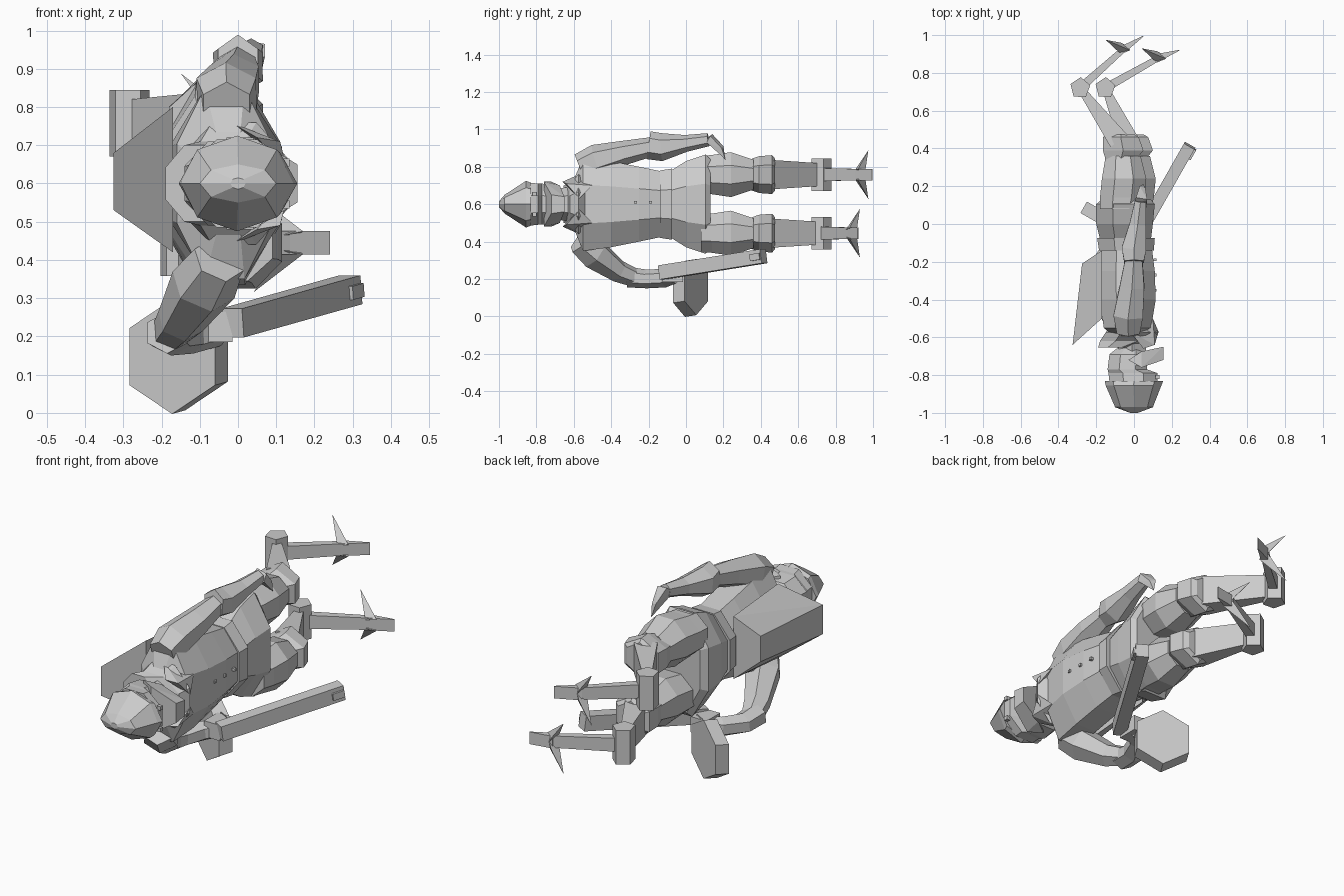
import bpy, bmesh
from math import cos, sin, tau
from mathutils import Vector as V

if "Cube" in bpy.data.objects:
    bpy.data.objects.remove(bpy.data.objects["Cube"])


def finish(name, bm):
    bmesh.ops.recalc_face_normals(bm, faces=bm.faces)
    me = bpy.data.meshes.new(name)
    bm.to_mesh(me)
    bm.free()
    ob = bpy.data.objects.new(name, me)
    bpy.context.collection.objects.link(ob)
    return ob


def skin(name, rings):
    """Join equal-sized rings of points into a capped solid."""
    bm = bmesh.new()
    rs = [[bm.verts.new(p) for p in r] for r in rings]
    n = len(rs[0])
    for a, b in zip(rs, rs[1:]):
        for i in range(n):
            bm.faces.new((a[i], a[(i + 1) % n], b[(i + 1) % n], b[i]))
    bm.faces.new(rs[0])
    bm.faces.new(rs[-1])
    return finish(name, bm)


def loft(name, secs, n=8, turn=0.5):
    """Sections across the y axis: y, x min, x max, z centre, half z."""
    rings = []
    k = 1 / cos(tau / n / 2) if turn else 1
    for y, x0, x1, zc, hz in secs:
        rings.append([((x0 + x1) / 2 + k * (x1 - x0) / 2 * cos(tau * (i + turn) / n), y,
                       zc + k * hz * sin(tau * (i + turn) / n)) for i in range(n)])
    return skin(name, rings)


def tube(name, pts, n=6):
    """Limb through points: x, y, z, radius in plane, radius across."""
    P = [V(p[:3]) for p in pts]
    rings = []
    for i, p in enumerate(P):
        d = (P[min(i + 1, len(P) - 1)] - P[max(i - 1, 0)]).normalized()
        u = V((0, 0, 1)).cross(d).normalized()
        w = d.cross(u)
        a, b = pts[i][3:]
        rings.append([p + u * a * cos(tau * (j + .5) / n) + w * b * sin(tau * (j + .5) / n)
                      for j in range(n)])
    return skin(name, rings)


def hull(name, pts):
    bm = bmesh.new()
    for p in pts:
        bm.verts.new(p)
    bmesh.ops.convex_hull(bm, input=bm.verts)
    return finish(name, bm)


def box_points(c, s):
    return [(c[0] + i * s[0] / 2, c[1] + j * s[1] / 2, c[2] + k * s[2] / 2)
            for i in (-1, 1) for j in (-1, 1) for k in (-1, 1)]


def bar(name, a, b, wa, wb, ta, tb):
    """Flat bar in the xy plane; w = width along z, t = thickness."""
    a, b = V(a), V(b)
    side = V((0, 0, 1)).cross(b - a).normalized()
    up = V((0, 0, 1))
    return hull(name, [p + side * t * i / 2 + up * w * j / 2
                       for p, w, t in ((a, wa, ta), (b, wb, tb))
                       for i in (-1, 1) for j in (-1, 1)])


# Head: pointed helmet, face, jutting jaw and eyes
loft("helmet", [(-1.0, -.02, .02, .6, .015), (-.97, -.10, .10, .6, .05),
                (-.855, -.15, .145, .6, .125), (-.83, -.155, .155, .6, .115)], 8, 0)
loft("face", [(-.835, -.13, .125, .6, .115), (-.79, -.135, .125, .6, .11),
              (-.77, -.14, .07, .6, .11), (-.69, -.13, .07, .6, .10),
              (-.65, -.08, .05, .6, .06)], 8)
hull("jaw", [(x, y, .6 + s * z) for s in (-1, 1) for x, y, z in
             ((.155, -.72, .05), (.155, -.65, .04), (.04, -.76, .12),
              (.04, -.675, .10), (-.03, -.72, .12))])
for s in (-1, 1):
    hull("eye", box_points((.125, -.81, .6 + s * .055), (.02, .02, .02)))

# Neck and collar
loft("neck", [(-.70, -.08, .06, .6, .07), (-.55, -.09, .07, .6, .09)], 6)
loft("collar", [(-.655, -.19, -.02, .6, .10), (-.62, -.18, .10, .6, .11),
                (-.575, -.15, .13, .6, .16), (-.53, -.12, .08, .6, .13)], 8)
for s in (-1, 1):
    hull("collar_flap", [(.11, -.64, .6 + s * .11), (.13, -.57, .6 + s * .03), (.05, -.66, .6 + s * .12),
                         (.10, -.50, .6 + s * .10), (-.02, -.57, .6 + s * .16)])

# Torso, belt and hips
loft("torso", [(-.60, -.10, .05, .6, .13), (-.55, -.16, .09, .6, .25),
               (-.40, -.18, .115, .6, .23), (-.25, -.18, .11, .6, .20),
               (-.13, -.17, .095, .6, .175)])
loft("belt", [(-.14, -.185, .105, .6, .18), (-.075, -.195, .11, .6, .19)])
loft("hips", [(-.08, -.18, .09, .6, .18), (.0, -.2, .10, .6, .23),
              (.105, -.20, .11, .6, .265), (.13, -.17, .09, .6, .24)])
for y in (-.35, -.27, -.19):
    hull("button", box_points((.112, y, .61), (.016, .014, .014)))

# Tapered pack on the back
hull("back_pack", [(-.325, -.64, .53), (-.325, -.64, .68), (-.275, -.21, .54), (-.275, -.21, .67),
                   (-.17, -.50, .42), (-.17, -.50, .80), (-.17, -.14, .45), (-.17, -.14, .77)])

# Free arm, with flared elbow and bent hand
tube("free_upper_arm", [(-.03, -.57, .80, .07, .07), (-.03, -.48, .835, .09, .085),
                        (-.01, -.33, .875, .075, .065), (.0, -.17, .91, .05, .05)])
tube("free_forearm", [(.0, -.20, .915, .06, .075), (.0, -.13, .905, .075, .075),
                      (.02, .0, .925, .05, .045), (.035, .12, .945, .035, .035)])
hull("free_hand", [(.0, .10, .94), (.01, .14, .975), (.07, .13, .965), (.07, .11, .93),
                   (.03, .20, .91), (.06, .19, .90), (.05, .21, .84), (.03, .18, .88)])

# Weapon arm, curling round to the grip
tube("weapon_upper_arm", [(-.05, -.57, .40, .07, .07), (-.09, -.49, .335, .09, .085),
                          (-.15, -.36, .24, .065, .06), (-.18, -.27, .205, .05, .05)])
tube("weapon_forearm", [(-.185, -.31, .21, .06, .055), (-.175, -.21, .20, .06, .05),
                        (-.12, -.11, .205, .045, .05), (-.05, -.06, .22, .04, .045)])
hull("weapon_hand", box_points((-.06, -.07, .225), (.09, .11, .08)))

# Weapon: long beam with a sight block and six-sided plate
start, end = V((-.015, -.13, .235)), V((.295, .415, .322))
axis = (end - start).normalized()
side = V((0, 0, 1)).cross(axis).normalized()
up = axis.cross(side)


def beam(name, a, b, w, h):
    hull(name, [p + side * w * i + up * h * j for p in (a, b) for i in (-1, 1) for j in (-1, 1)])


beam("weapon_beam", start, end, .032, .038)
sight = start.lerp(end, .9) - side * .03
beam("weapon_sight", sight, sight + axis * .06, .012, .018)
c = V((-.155, .025, .152))
skin("weapon_plate", [[c + axis * t + side * .148 * cos(tau * (i + .5) / 6) + V((0, 0, .15)) * sin(tau * (i + .5) / 6)
                       for i in range(6)] for t in (-.035, .035)])
beam("plate_grip", c + V((.02, .0, .06)), c + V((.1, -.05, .09)), .03, .03)

# Legs: thigh, knee, flat reversed shin, hex ankle and three-toed foot
for name, z, dx, ankle, heel in (("upper", .758, -.03, (-.285, .72), (-.05, .93)),
                                 ("lower", .445, .02, (-.152, .72), (.14, .885))):
    loft(name + "_thigh", [(.08, -.15 + dx, .07 + dx, z, .10), (.14, -.15 + dx, .085 + dx, z, .105),
                           (.24, -.14 + dx, .095 + dx, z, .12), (.36, -.12 + dx, .065 + dx, z, .08)], 8)
    loft(name + "_knee", [(.34, -.12 + dx, .04 + dx, z, .07), (.39, -.135 + dx, .08 + dx, z, .085),
                          (.46, -.135 + dx, .055 + dx, z, .09), (.475, -.11 + dx, .03 + dx, z, .075)], 6)
    a, h = V((*ankle, z)), V((*heel, z))
    bar(name + "_shin", (-.05 + dx, .44, z), a, .155, .12, .11, .035)
    skin(name + "_ankle", [[(a.x + .055 * cos(tau * (i + .2) / 5), a.y + .058 * sin(tau * (i + .2) / 5), z + k * .087)
                            for i in range(5)] for k in (-1, 1)])
    bar(name + "_foot_strut", a, h, .07, .06, .045, .03)
    toe = V((.10, .065 if name == "upper" else .035, 0))
    bar(name + "_front_toe", h - toe * .1, h + toe, .062, .062, .04, .004)
    for s in (-1, 1):
        hull(name + "_side_toe", [h + V(p) for p in ((-.02, -.03, s * .02), (.03, -.01, s * .03), (-.02, .03, s * .03),
                                                     (.0, .02, 0), (-.10, .045, s * .13))])
